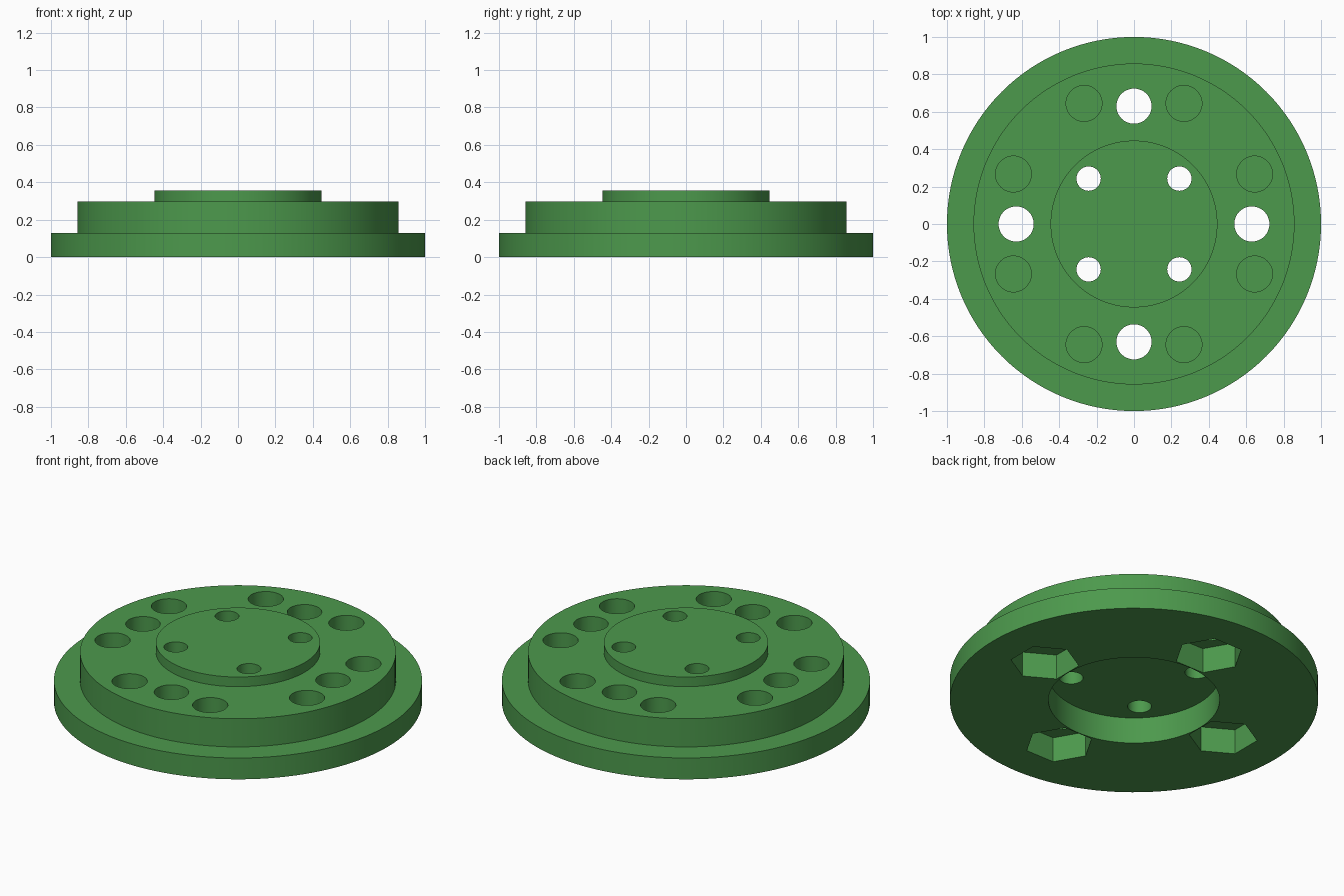
import bpy, bmesh, math
from mathutils import Matrix, Vector

if "Cube" in bpy.data.objects:
    bpy.data.objects.remove(bpy.data.objects["Cube"])

SEG = 128

green = bpy.data.materials.new("green plastic")
green.diffuse_color = (0.073, 0.319, 0.073, 1)
green.use_nodes = True
green.node_tree.nodes["Principled BSDF"].inputs["Base Color"].default_value = green.diffuse_color


def finish(name, bm):
    mesh = bpy.data.meshes.new(name)
    bmesh.ops.recalc_face_normals(bm, faces=bm.faces)
    bm.to_mesh(mesh)
    bm.free()
    mesh.materials.append(green)
    obj = bpy.data.objects.new(name, mesh)
    bpy.context.collection.objects.link(obj)
    return obj


def add_prism(bm, x, y, z0, z1, r, sides, turn=0.0):
    m = Matrix.Translation((x, y, (z0 + z1) / 2)) @ Matrix.Rotation(turn, 4, 'Z')
    bmesh.ops.create_cone(bm, cap_ends=True, segments=sides, radius1=r,
                          radius2=r, depth=z1 - z0, matrix=m)


def polar(r, degrees):
    a = math.radians(degrees)
    return r * math.cos(a), r * math.sin(a)


# Stepped flange with a round recess underneath, from one turned profile
profile = [(0.465, 0.157), (0.465, 0), (1, 0), (1, 0.128), (0.858, 0.128),
           (0.858, 0.297), (0.446, 0.297), (0.446, 0.355)]
bm = bmesh.new()
rings = []
for r, z in profile:
    rings.append([bm.verts.new((*polar(r, 360 * i / SEG), z)) for i in range(SEG)])
for low, high in zip(rings, rings[1:]):
    for i in range(SEG):
        j = (i + 1) % SEG
        bm.faces.new((low[i], low[j], high[j], high[i]))
bm.faces.new(rings[0])
bm.faces.new(rings[-1])
flange = finish("flange", bm)

# Through holes: four bolt holes on the axes, four small ones on the diagonals
bm = bmesh.new()
for k in range(4):
    add_prism(bm, *polar(0.63, 90 * k), -0.1, 0.5, 0.094, 48)
    add_prism(bm, *polar(0.343, 45 + 90 * k), -0.1, 0.5, 0.065, 40)
through_holes = finish("through_hole_cutter", bm)

# Blind round pockets on top, hexagonal nut pockets below
bm = bmesh.new()
for k in range(8):
    add_prism(bm, *polar(0.698, 22.5 + 45 * k), 0.207, 0.5, 0.096, 48)
for k in range(4):
    x, y = polar(0.632, 90 * k)
    # one vertex pair straddles the radial direction, so a flat faces the centre
    hexagon = []
    for z in (-0.1, 0.15):
        ring = []
        for i in range(6):
            dx, dy = polar(0.187, 90 * k + 30 + 60 * i)
            ring.append(bm.verts.new((x + dx, y + dy, z)))
        hexagon.append(ring)
        bm.faces.new(ring)
    for i in range(6):
        j = (i + 1) % 6
        bm.faces.new((hexagon[0][i], hexagon[0][j], hexagon[1][j], hexagon[1][i]))
pockets = finish("pocket_cutter", bm)

# Cut the holes and pockets, then drop the cutters
bpy.context.view_layer.objects.active = flange
flange.select_set(True)
for cutter in (through_holes, pockets):
    cutter.hide_render = True
    mod = flange.modifiers.new(cutter.name, 'BOOLEAN')
    mod.operation = 'DIFFERENCE'
    mod.solver = 'EXACT'
    mod.object = cutter
    bpy.ops.object.modifier_apply(modifier=mod.name)
    bpy.data.objects.remove(cutter)

bpy.ops.object.shade_smooth_by_angle(angle=math.radians(30))
